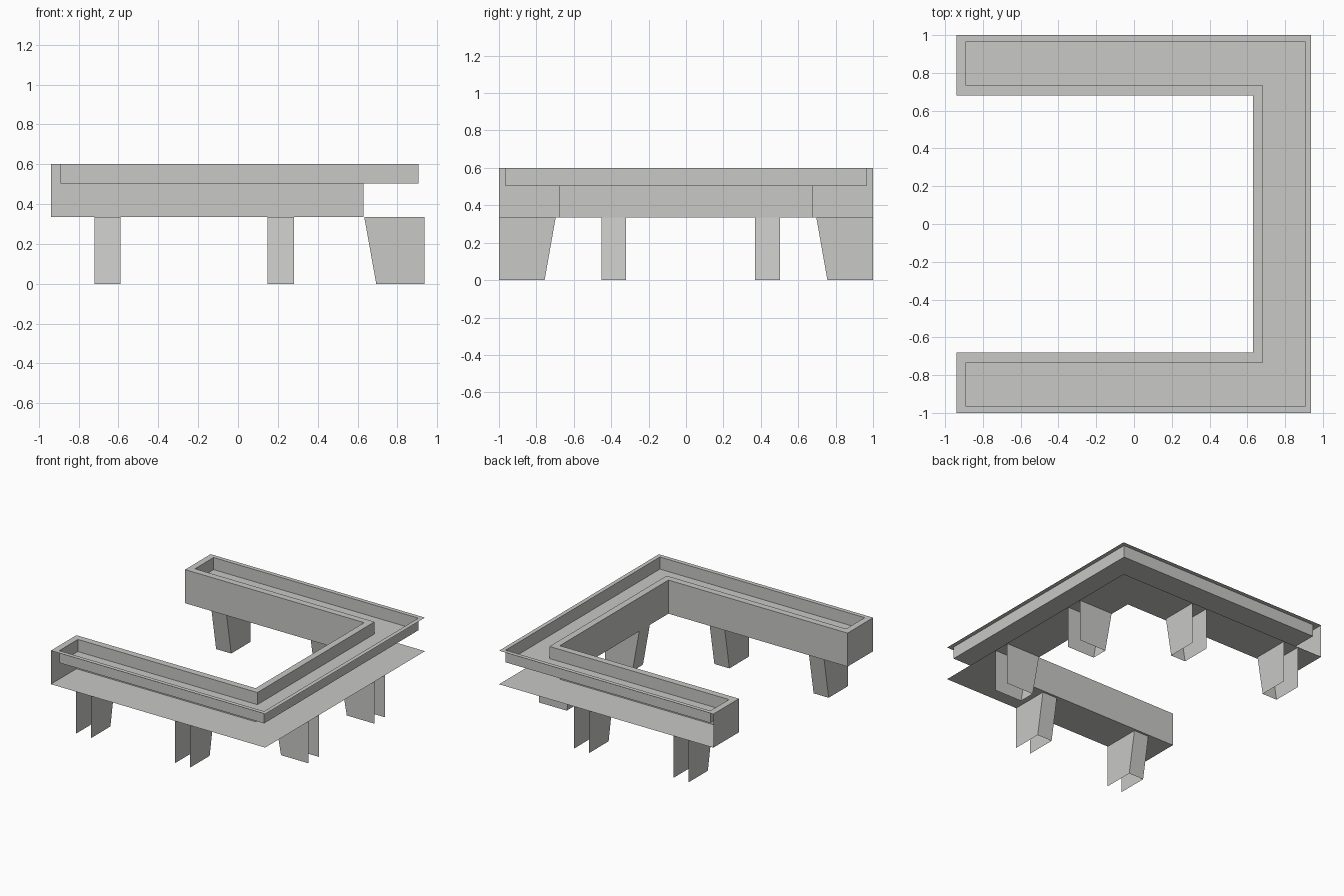
import bpy
import math

if "Cube" in bpy.data.objects:
    bpy.data.objects.remove(bpy.data.objects["Cube"])

grey = bpy.data.materials.new("warm grey")
grey.diffuse_color = (0.578, 0.578, 0.564, 1)
grey.use_nodes = True
grey.node_tree.nodes["Principled BSDF"].inputs["Base Color"].default_value = grey.diffuse_color

Z_BASE, Z_FLOOR, Z_TOP = 0.334, 0.504, 0.60


def add_mesh(name, verts, faces):
    mesh = bpy.data.meshes.new(name)
    mesh.from_pydata(verts, [], faces)
    mesh.materials.append(grey)
    obj = bpy.data.objects.new(name, mesh)
    bpy.context.collection.objects.link(obj)
    return obj


def u_outline(left, right, outer, inner_x, inner_y, z):
    # U-shaped loop, counter-clockwise, open towards -x
    return [(left, -outer, z), (right, -outer, z), (right, outer, z), (left, outer, z),
            (left, inner_y, z), (inner_x, inner_y, z), (inner_x, -inner_y, z), (left, -inner_y, z)]


def body(z):
    return u_outline(-0.94, 0.938, 1.0, 0.63, 0.68, z)


def recess(z):
    return u_outline(-0.89, 0.905, 0.966, 0.683, 0.733, z)


def band(edges, flip=False):
    # Quads joining loop 0-7 to loop 8-15
    quads = []
    for i in edges:
        j = (i + 1) % 8
        q = (i, j, j + 8, i + 8)
        quads.append(q[::-1] if flip else q)
    return quads


# Flat underside of the bench
add_mesh("base_panel", body(Z_BASE), [tuple(range(7, -1, -1))])
# Inner walls and arm ends (outer sides are open)
add_mesh("inner_walls", body(Z_BASE) + body(Z_TOP), band(range(3, 8)))
# Top rim around the recess
add_mesh("top_rim", body(Z_TOP) + recess(Z_TOP), band(range(8)))
# Sunken trough: walls and floor
add_mesh("trough", recess(Z_FLOOR) + recess(Z_TOP),
         band(range(8), flip=True) + [tuple(range(8))])


def leg(name, centre, outer, top, bottom, turn):
    # Two tapered side plates and a sloping inner plate, open outside and below
    verts = []
    for x in (centre - 0.066, centre + 0.066):
        verts += [(x, -outer, 0), (x, -bottom, 0), (x, -top, Z_BASE), (x, -outer, Z_BASE)]
    c, s = round(math.cos(turn)), round(math.sin(turn))
    verts = [(c * x - s * y, s * x + c * y, z) for x, y, z in verts]
    add_mesh(name, verts, [(0, 3, 2, 1), (4, 5, 6, 7), (1, 2, 6, 5)])


# Legs under the two arms
for x in (-0.655, 0.215):
    leg("front_leg", x, 1.0, 0.697, 0.756, 0)
    leg("back_leg", -x, 1.0, 0.697, 0.756, math.pi)
# Legs under the connecting side
for y in (-0.387, 0.436):
    leg("side_leg", y, 0.936, 0.634, 0.694, math.pi / 2)
